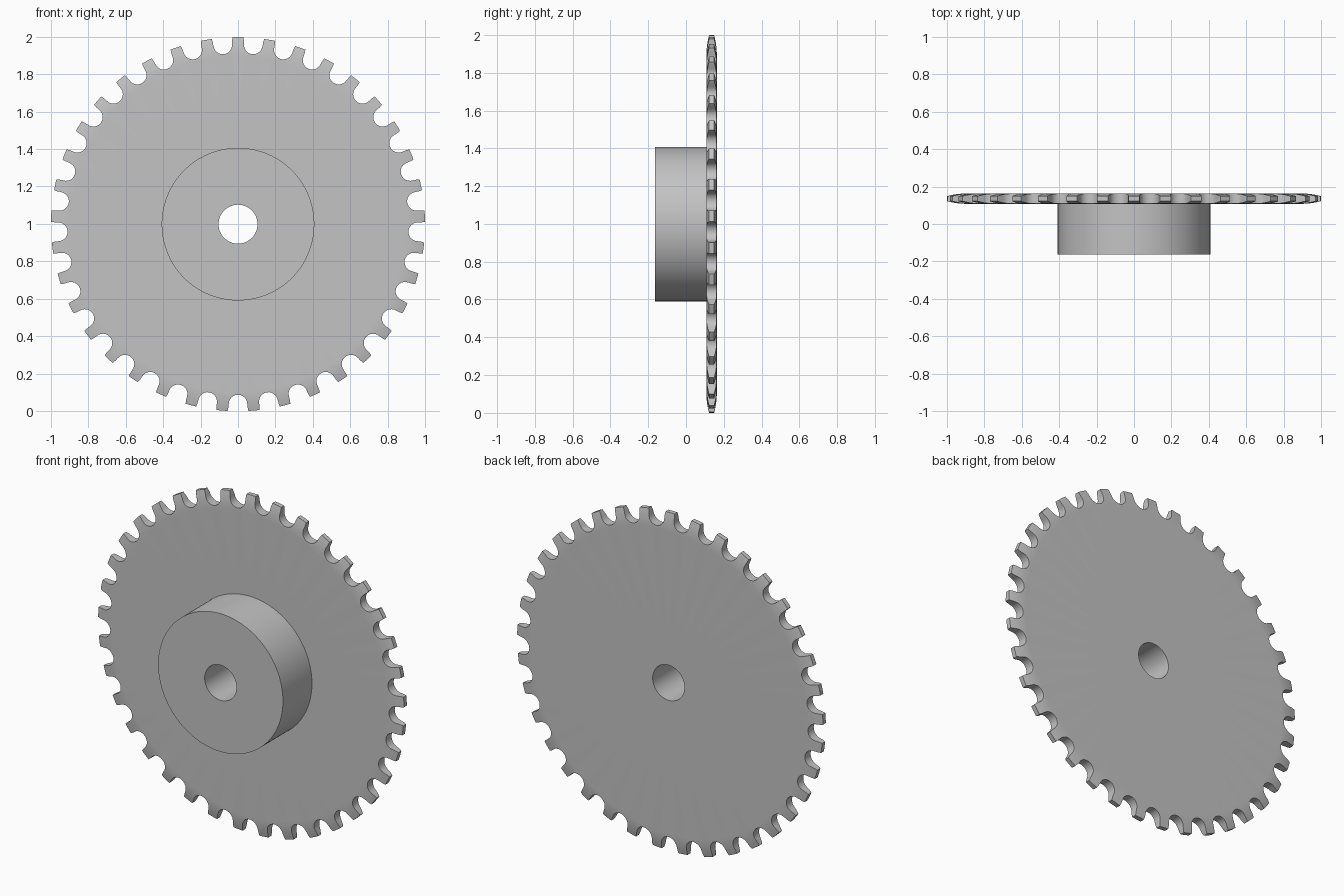
import bpy
import bmesh
from math import sin, cos, pi, hypot, atan2, sqrt

cube = bpy.data.objects.get("Cube")
if cube:
    bpy.data.objects.remove(cube)

TEETH = 37
TIP_R, SHOULDER_R = 1.0, 0.895       # tooth tip, start of the rounded rim
SEAT_R, SEAT_CENTRE = 0.05, 0.962    # round gap between teeth
HUB_R, BORE_R = 0.408, 0.104
FRONT_Y, PLATE_Y, BACK_Y = -0.163, 0.108, 0.163
MID_Y, HALF = (PLATE_Y + BACK_Y) / 2, (BACK_Y - PLATE_Y) / 2
RIM_ARC = 0.40                       # radius of the rim rounding
CENTRE_Z = 0.9985

steel = bpy.data.materials.new("light grey steel")
steel.use_nodes = True
grey = (0.55, 0.55, 0.55, 1)
steel.diffuse_color = grey
steel.node_tree.nodes["Principled BSDF"].inputs["Base Color"].default_value = grey


def tooth_outline():
    """Points (angle, radius) around the teeth, starting at a gap."""
    gap = [(-0.0555, 0.9984), (-0.052, 0.982)]
    for i in range(13):
        a = pi + pi * i / 12
        gap.append((SEAT_R * cos(a), SEAT_CENTRE + SEAT_R * sin(a)))
    gap += [(0.052, 0.982), (0.0555, 0.9984)]
    pitch = 2 * pi / TEETH
    one = [(atan2(x, r), hypot(x, r)) for x, r in gap]
    edge = one[-1][0]
    one += [(edge + (pitch - 2 * edge) * k / 3, TIP_R) for k in (1, 2)]
    return [(a + pitch * (t + 0.5), r) for t in range(TEETH) for a, r in one]


def half_thickness(r):
    d = max(0, r - SHOULDER_R)
    return HALF - (RIM_ARC - sqrt(RIM_ARC ** 2 - d * d))


def circle(angles, r, y):
    return [(r * sin(a), y, CENTRE_Z + r * cos(a)) for a in angles]


def loft(name, rings):
    """Join successive rings of equal point count with quads."""
    bm = bmesh.new()
    loops = [[bm.verts.new(p) for p in ring] for ring in rings]
    for a, b in zip(loops, loops[1:]):
        for i in range(len(a)):
            j = (i + 1) % len(a)
            bm.faces.new((a[i], a[j], b[j], b[i]))
    mesh = bpy.data.meshes.new(name)
    bm.to_mesh(mesh)
    bm.free()
    mesh.materials.append(steel)
    obj = bpy.data.objects.new(name, mesh)
    bpy.context.collection.objects.link(obj)
    bpy.ops.object.select_all(action='DESELECT')
    obj.select_set(True)
    bpy.context.view_layer.objects.active = obj
    bpy.ops.object.shade_smooth_by_angle(angle=pi / 6)


outline = tooth_outline()
count = len(outline)
# Evenly spread base angles, aligned with the middle of the gaps
start = outline[8][0]
even = [start + 2 * pi * (i - 8) / count for i in range(count)]


def rim_ring(t, side):
    """Ring between the shoulder circle and the tooth outline."""
    ring = []
    for base, (a, r) in zip(even, outline):
        x = (1 - t) * SHOULDER_R * sin(base) + t * r * sin(a)
        z = (1 - t) * SHOULDER_R * cos(base) + t * r * cos(a)
        ring.append((x, MID_Y + side * half_thickness(hypot(x, z)), CENTRE_Z + z))
    return ring


# Toothed plate: front face, rounded rim, tooth walls, back face, bore
steps = [k / 6 for k in range(7)]
plate = [circle(even, HUB_R, PLATE_Y)]
plate += [rim_ring(t, -1) for t in steps]
plate += [rim_ring(t, 1) for t in reversed(steps)]
plate += [circle(even, BORE_R, BACK_Y), circle(even, BORE_R, PLATE_Y)]
loft("toothed_plate", plate)

# Hub: bore wall, front face and outer wall, open where it meets the plate
loft("hub", [circle(even, BORE_R, PLATE_Y), circle(even, BORE_R, FRONT_Y),
             circle(even, HUB_R, FRONT_Y), circle(even, HUB_R, PLATE_Y)])

# Face everything outward
for name, flip in (("toothed_plate", False), ("hub", False)):
    mesh = bpy.data.objects[name].data
    bm = bmesh.new()
    bm.from_mesh(mesh)
    front = min(bm.faces, key=lambda f: f.normal.y * f.calc_area())
    back = max(bm.faces, key=lambda f: f.normal.y * f.calc_area())
    flat = front if name == "hub" else back
    wanted = -1 if name == "hub" else 1
    widest = max(bm.faces, key=lambda f: abs(f.normal.y) * f.calc_area())
    middle = widest.calc_center_median().y
    if widest.normal.y * (middle - (MID_Y if name != "hub" else 0)) < 0:
        bmesh.ops.reverse_faces(bm, faces=bm.faces)
    bm.to_mesh(mesh)
    bm.free()
